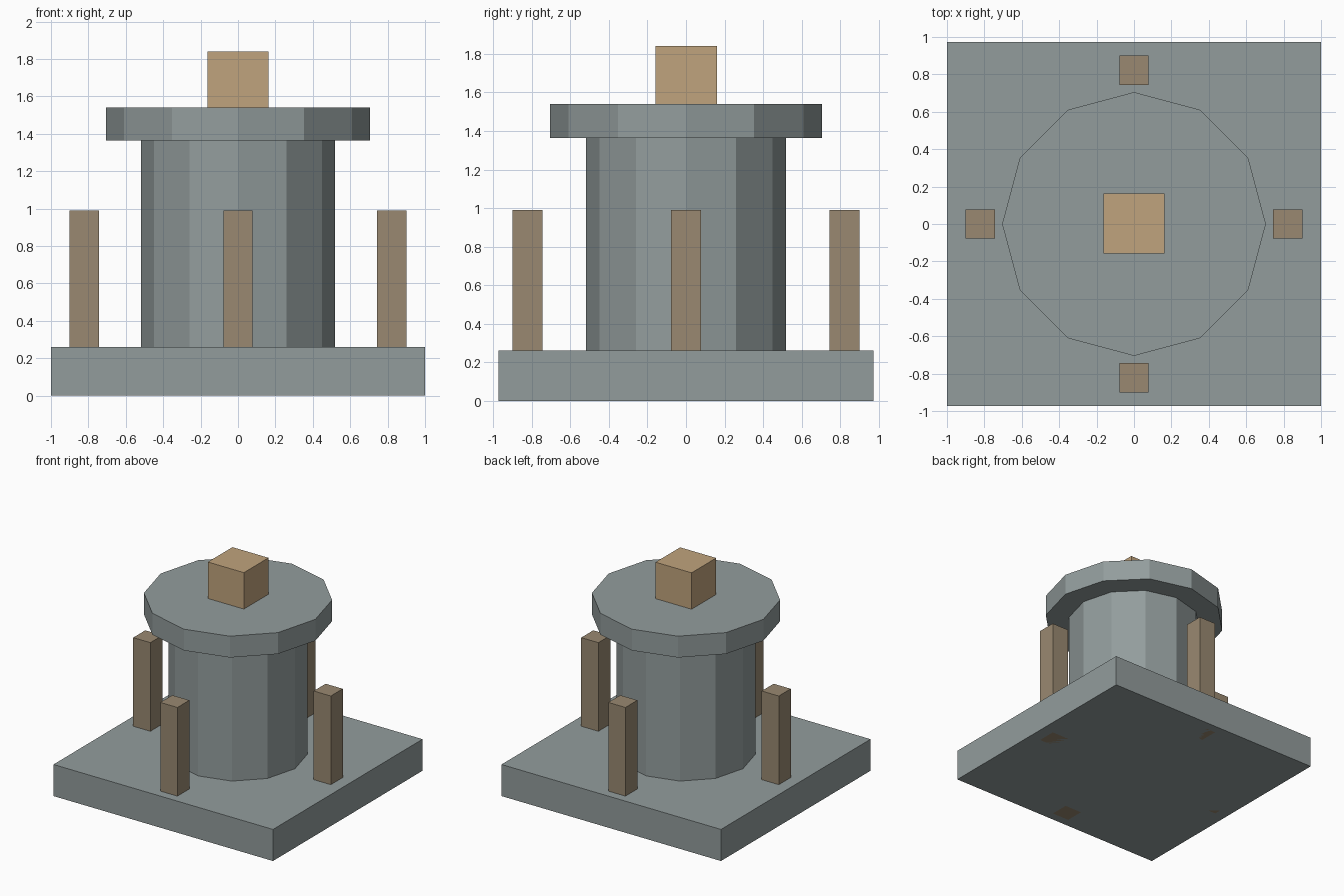
import bpy, bmesh, math
from mathutils import Matrix

if "Cube" in bpy.data.objects:
    bpy.data.objects.remove(bpy.data.objects["Cube"])


def material(name, rgb):
    m = bpy.data.materials.new(name)
    m.diffuse_color = (*rgb, 1.0)
    m.use_nodes = True
    m.node_tree.nodes["Principled BSDF"].inputs["Base Color"].default_value = m.diffuse_color
    return m


STONE = material("grey stone", (0.29, 0.335, 0.335))
DARK_WOOD = material("dark wood", (0.32, 0.25, 0.165))
LIGHT_WOOD = material("light wood", (0.53, 0.37, 0.205))


def finish(name, bm, mat):
    me = bpy.data.meshes.new(name)
    bm.to_mesh(me)
    bm.free()
    me.materials.append(mat)
    ob = bpy.data.objects.new(name, me)
    bpy.context.collection.objects.link(ob)
    return ob


def box(name, x, y, half_x, half_y, z0, z1, mat):
    bm = bmesh.new()
    place = Matrix.Translation((x, y, (z0 + z1) / 2)) @ Matrix.Diagonal(
        (2 * half_x, 2 * half_y, z1 - z0, 1))
    bmesh.ops.create_cube(bm, size=1, matrix=place)
    return finish(name, bm, mat)


def drum(name, radius, z0, z1, mat, sides=12):
    # corners lie on the x and y axes
    bm = bmesh.new()
    bmesh.ops.create_cone(bm, cap_ends=True, segments=sides, radius1=radius,
                          radius2=radius, depth=z1 - z0,
                          matrix=Matrix.Translation((0, 0, (z0 + z1) / 2)))
    return finish(name, bm, mat)


# Square base, twelve-sided tower and its wider cap
box("base_slab", 0, 0, 1.0, 0.973, 0, 0.26, STONE)
drum("tower", 0.519, 0.26, 1.364, STONE)
drum("cap", 0.705, 1.364, 1.54, STONE)

# Block on top
box("top_block", 0, 0.002, 0.164, 0.16, 1.54, 1.84, LIGHT_WOOD)

# Four posts around the tower, running down through the slab
for side, x, y in (("right", 1, 0), ("back", 0, 1), ("left", -1, 0), ("front", 0, -1)):
    box(side + "_post", 0.822 * x, 0.822 * y, 0.078, 0.078, 0, 0.99, DARK_WOOD)
